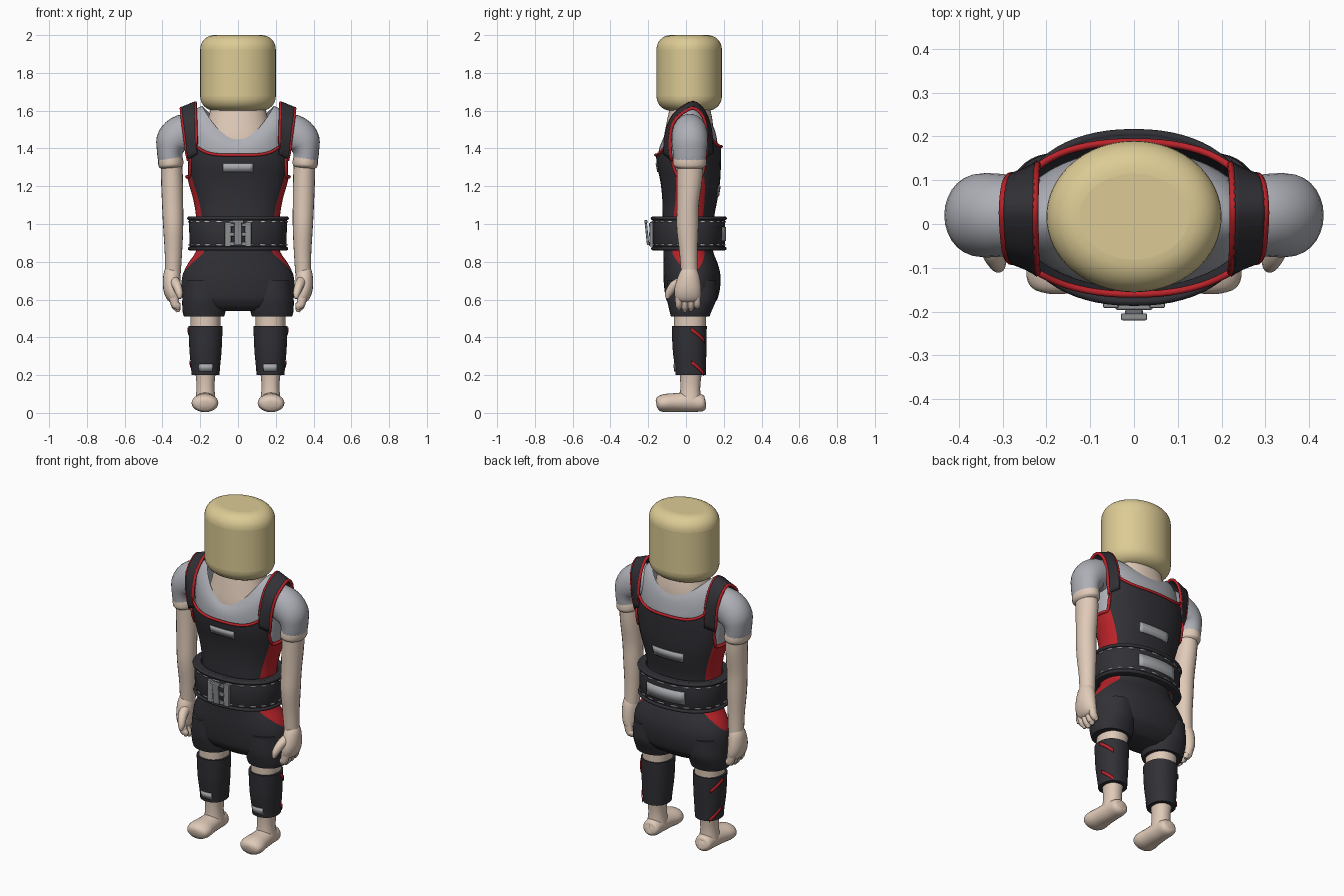
import bpy, bmesh
from math import sin, cos, pi, acos, asin, copysign
from mathutils import Vector

if "Cube" in bpy.data.objects:
    bpy.data.objects.remove(bpy.data.objects["Cube"])

P = 2.2  # roundness of the body cross-sections


def material(name, rgb):
    m = bpy.data.materials.new(name)
    m.use_nodes = True
    m.diffuse_color = (*rgb, 1)
    m.node_tree.nodes["Principled BSDF"].inputs["Base Color"].default_value = (*rgb, 1)
    return m


BLOND = material("pale yellow", (.72, .6, .3))
SKIN = material("skin", (.74, .59, .48))
SHIRT = material("shirt grey", (.42, .43, .47))
DARK = material("charcoal", (.03, .03, .037))
RED = material("red", (.5, .017, .023))
LABEL = material("label grey", (.39, .4, .42))
METAL = material("metal grey", (.27, .28, .29))
WHITE = material("stitch white", (.6, .6, .62))


def smooth(ob, angle=.7):
    bpy.ops.object.select_all(action='DESELECT')
    ob.select_set(True)
    bpy.context.view_layer.objects.active = ob
    bpy.ops.object.shade_smooth_by_angle(angle=angle)
    return ob


def grid(name, fn, nu, nv, mats, rule=None, wrap=True, wrap_v=False, caps=False, thick=0):
    """Surface from fn(u, v); rule(i, j) gives a material slot or None for a gap."""
    bm = bmesh.new()
    cu, cv = nu + (not wrap), nv + (not wrap_v)
    vs = [[bm.verts.new(fn(i / nu, j / nv)) for i in range(cu)] for j in range(cv)]
    for j in range(nv):
        for i in range(nu):
            slot = rule(i, j) if rule else 0
            if slot is not None:
                a, b = vs[j], vs[(j + 1) % cv]
                k = (i + 1) % cu
                bm.faces.new((a[i], a[k], b[k], b[i])).material_index = slot
    if caps:
        bm.faces.new(vs[0][::-1])
        bm.faces.new(vs[-1])
    bmesh.ops.delete(bm, geom=[v for v in bm.verts if not v.link_faces], context='VERTS')
    bmesh.ops.recalc_face_normals(bm, faces=bm.faces)
    me = bpy.data.meshes.new(name)
    bm.to_mesh(me)
    bm.free()
    for m in mats:
        me.materials.append(m)
    ob = bpy.data.objects.new(name, me)
    bpy.context.collection.objects.link(ob)
    if thick:
        mod = ob.modifiers.new("thickness", 'SOLIDIFY')
        mod.thickness, mod.offset = thick, 0
    return smooth(ob)


def spline(rows, s):
    """Smooth interpolation through rows of numbers, s from 0 to 1."""
    n = len(rows) - 1
    k = min(int(s * n), n - 1)
    f = s * n - k
    a, b, c, d = (rows[max(0, min(n, k + o))] for o in (-1, 0, 1, 2))
    return [q + .5 * f * (r - p + f * (2*p - 5*q + 4*r - w + f * (3*(q - r) + w - p)))
            for p, q, r, w in zip(a, b, c, d)]


def surf(rows, t, z, off=0, cx=0, s=1):
    """Point on a body of rows (z, half width, front y, back y), rising in z."""
    n = len(rows) - 1
    k = max([i for i in range(n) if rows[i][0] <= z + 1e-6] or [0])
    f = min(1, max(0, (z - rows[k][0]) / (rows[k + 1][0] - rows[k][0])))
    _, rx, yf, yb = spline(rows, (k + f) / n)
    bend = lambda c: copysign(abs(c) ** (2 / P), c)
    return Vector((s * (cx + (rx + off) * bend(cos(t))),
                   (yf + yb) / 2 + ((yb - yf) / 2 + off) * bend(sin(t)), z))


def loft(name, rows, mat, cx=0, s=1, nv=12):
    lo, hi = rows[0][0], rows[-1][0]
    return grid(name, lambda u, v: surf(rows, 2 * pi * u, lo + (hi - lo) * v, 0, cx, s),
                40, nv, [mat], caps=True)


def decal(name, rows, t0, t1, z0, z1, mat, cx=0, s=1, slant=0):
    return grid(name, lambda u, v: surf(rows, t0 + (t1 - t0) * u, z0 + (z1 - z0) * v + slant * u,
                                        .004, cx, s), 8, 1, [mat], wrap=False, thick=.004)


def sweep(name, path, mat, s=1, ref=(0, 1, 0), nu=20, nv=16):
    """Tube along rows (x, y, z, radius along ref, radius across)."""
    ref = Vector(ref)

    def fn(u, v):
        x, y, z, ra, rb = spline(path, v)
        t = Vector(spline(path, min(1, v + .02))[:3]) - Vector(spline(path, max(0, v - .02))[:3])
        side = ref.cross(t).normalized()
        p = Vector((x, y, z)) + ref * ra * cos(2 * pi * u) + side * rb * sin(2 * pi * u)
        return (s * p.x, p.y, p.z)
    return grid(name, fn, nu, nv, [mat], caps=True)


def tube(name, pts, r, mat):
    cu = bpy.data.curves.new(name, 'CURVE')
    cu.dimensions, cu.bevel_depth, cu.bevel_resolution = '3D', r, 2
    sp = cu.splines.new('POLY')
    sp.points.add(len(pts) - 1)
    for q, p in zip(sp.points, pts):
        q.co = (*p, 1)
    sp.use_cyclic_u = True
    cu.materials.append(mat)
    bpy.context.collection.objects.link(bpy.data.objects.new(name, cu))


def box(name, loc, size, mat, tilt=0):
    bpy.ops.mesh.primitive_cube_add(size=1, location=loc, rotation=(tilt, 0, 0))
    ob = bpy.context.object
    ob.name, ob.scale = name, size
    bpy.ops.object.transform_apply(location=False, rotation=False, scale=True)
    mod = ob.modifiers.new("bevel", 'BEVEL')
    mod.width, mod.segments = .004, 2
    ob.data.materials.append(mat)


def side_angle(u, h):
    """Angle around the body in four sections: side, back, side, front; h is half a side."""
    k = int(u * 4 + 1e-6)
    edges = (-h, h, pi - h, pi + h, 2 * pi - h)
    return edges[k % 4] + (edges[k % 4 + 1] - edges[k % 4]) * (u * 4 - k)


# Head and neck
bpy.ops.mesh.primitive_cylinder_add(vertices=64, radius=1, depth=2, location=(0, .017, 1.8))
head = bpy.context.object
head.name, head.scale = "head", (.2, .173, .2)
bpy.ops.object.transform_apply(location=False, rotation=False, scale=True)
bev = head.modifiers.new("round", 'BEVEL')
bev.width, bev.segments, bev.limit_method = .075, 8, 'ANGLE'
head.data.materials.append(BLOND)
smooth(head)
loft("neck", [(1.3, .22, -.12, .15), (1.45, .185, -.118, .145), (1.55, .16, -.1, .14),
              (1.65, .14, -.08, .12)], SKIN)

# Shirt body: side, front and back height, half width, front and back depth
SHIRT_ROWS = [(1.2, 1.2, 1.2, .25, -.12, .16), (1.4, 1.32, 1.38, .27, -.145, .17),
              (1.54, 1.38, 1.44, .265, -.145, .165), (1.6, 1.42, 1.49, .235, -.135, .155),
              (1.625, 1.45, 1.52, .19, -.116, .143)]


def shirt(u, v):
    zs, zf, zb, rx, yf, yb = spline(SHIRT_ROWS, v)
    c, d = cos(2 * pi * u), sin(2 * pi * u)
    return (rx * c, (yf + yb) / 2 + (yb - yf) / 2 * d, zs * c * c + (zf if d < 0 else zb) * d * d)


grid("shirt", shirt, 48, 16, [SHIRT])

# Tank top body with red side panels
TANK = [(.9, .215, -.125, .15), (1.04, .222, -.125, .15), (1.12, .235, -.125, .165),
        (1.22, .262, -.135, .18), (1.32, .283, -.155, .185), (1.42, .29, -.16, .185),
        (1.5, .288, -.155, .17)]


def tank_top(t):
    c = abs(cos(t))
    z = (1.365 if sin(t) < 0 else 1.41) + .05 * min(c / .75, 1) ** 4
    f = min(1, max(0, (c - .8) / .15))
    return z + (1.25 - z) * f * f * (3 - 2 * f)


def tank(u, v):
    t = side_angle(u, .62 - .2 * v)
    return surf(TANK, t, .9 + (tank_top(t) - .9) * v)


grid("tank_top", tank, 64, 18, [DARK, RED], lambda i, j: 1 - (i // 16) % 2)

# Straps and red trim
STRAP = [(-.115, 1.37), (-.105, 1.48), (-.07, 1.57), (0, 1.63), (.05, 1.64), (.1, 1.59),
         (.13, 1.5), (.14, 1.38)]


def strap(w, e, s):
    y, z = spline(STRAP, w)
    top = sin(pi * w)
    y = .0125 + (y - .0125) * (1 - .3 * e * (1 - top))
    return Vector((s * (.218 + .008 * top + e * (.047 + .027 * top)), y, z - .03 * e))


steps = [k / 20 for k in range(21)]
rim = lambda a, b: [surf(TANK, t, tank_top(t), .002) for t in (a + (b - a) * k for k in steps)]
A, B = acos(.75), acos(.87)
for s, n in ((1, "left"), (-1, "right")):
    grid(n + "_strap", lambda u, v: strap(v, u, s), 6, 24, [DARK], wrap=False, thick=.014)
    hole = [Vector((s * p.x, p.y, p.z)) for p in rim(B, -B)]
    tube(n + "_armhole_trim", [strap(w, 1, s) for w in steps] + hole, .009, RED)
tube("neck_trim", rim(pi + A, 2 * pi - A) + [strap(w, 0, 1) for w in steps[1:-1]] + rim(A, pi - A)
     + [strap(w, 0, -1) for w in steps[-2:0:-1]], .008, RED)
decal("chest_label", TANK, -pi/2 - .25, -pi/2 + .25, 1.275, 1.32, LABEL)
decal("back_label", TANK, pi/2 - .37, pi/2 + .37, 1.145, 1.2, LABEL)

# Shorts with red hip panels
HIPS = [(.54, .15, -.05, .1), (.56, .25, -.08, .13), (.6, .292, -.105, .165), (.66, .3, -.115, .18),
        (.73, .293, -.12, .182), (.79, .265, -.12, .168), (.85, .225, -.12, .145),
        (.92, .21, -.12, .14)]


def hips(u, v):
    z = .54 + .38 * v
    return surf(HIPS, side_angle(u, .04 + .62 * min(1, max(0, (z - .745) / .1)) ** .7), z)


grid("shorts", hips, 64, 38, [DARK, RED],
     lambda i, j: int((i // 16) % 2 == 0 and j >= 20), caps=True)

# Belt with piping, stitching, label and buckle
BELT = [(.86, .256, -.175, .205), (1.04, .26, -.177, .207)]
SECTION = [(-.035, .862), (-.004, .862), (0, .87), (0, 1.03), (-.004, 1.038), (-.035, 1.038)]
grid("belt", lambda u, v: surf(BELT, 2 * pi * u, SECTION[round(v * 6) % 6][1],
                               SECTION[round(v * 6) % 6][0]), 64, 6, [DARK], wrap_v=True)
for z, n in ((.87, "lower"), (1.03, "upper")):
    tube(n + "_belt_piping", [surf(BELT, 2 * pi * k / 64, z) for k in range(64)], .01, DARK)
for z, n in ((.887, "lower"), (1.008, "upper")):
    grid(n + "_belt_stitches", lambda u, v: surf(BELT, 2 * pi * u, z + .007 * v, .003), 88, 1,
         [WHITE], lambda i, j: 0 if i % 4 < 2 else None, thick=.004)
decal("belt_label", BELT, pi/2 - .46, pi/2 + .46, .91, .985, LABEL)
for x in (-.053, .053):
    box("buckle_plate", (x, -.183, .945), (.036, .018, .13), METAL)
for z in (.895, .945, .995):
    box("buckle_bar", (0, -.188, z), (.085, .016, .02), METAL)
box("buckle_lever", (0, -.207, .95), (.04, .012, .125), METAL, .1)
box("buckle_tab", (0, -.212, 1.012), (.06, .016, .018), METAL)

# Limbs, built on the left and mirrored to the right
GUARD = [(.2, .074, -.055, .105), (.33, .085, -.07, .108), (.46, .09, -.075, .11)]
for s, n in ((1, "left"), (-1, "right")):
    sweep(n + "_sleeve", [(.2, .02, 1.49, .08, .09), (.29, .02, 1.48, .093, .1),
                          (.343, .02, 1.44, .096, .092), (.36, .02, 1.385, .09, .07),
                          (.357, .02, 1.33, .085, .064)], SHIRT, s, nu=28)
    sweep(n + "_cuff", [(.357, .02, 1.36, .084, .062), (.357, .02, 1.335, .088, .067),
                        (.355, .02, 1.31, .086, .065), (.354, .02, 1.297, .07, .055)], SKIN, s)
    sweep(n + "_arm", [(.355, .02, 1.4, .07, .055), (.35, .02, 1.25, .068, .058),
                       (.346, .01, 1.1, .058, .056), (.343, .008, .98, .058, .053),
                       (.342, .013, .85, .048, .046), (.345, .018, .74, .044, .042)], SKIN, s)
    sweep(n + "_palm", [(.345, .018, .77, .035, .035), (.35, .015, .73, .055, .045),
                        (.35, .01, .66, .07, .046), (.342, .01, .61, .068, .036),
                        (.338, .01, .59, .05, .02)], SKIN, s)
    for k in range(4):
        y, z = -.038 + .032 * k, .53 + .012 * abs(k - 1.3)
        sweep(n + "_finger", [(.345, y, .64, .02, .026), (.335, y, .58, .019, .023),
                              (.322, y, z + .02, .017, .02), (.318, y, z, .007, .008)],
              SKIN, s, nu=12, nv=9)
    sweep(n + "_thumb", [(.34, -.01, .7, .03, .03), (.325, -.06, .675, .026, .026),
                         (.312, -.09, .635, .02, .021), (.308, -.1, .605, .008, .009)],
          SKIN, s, ref=(1, 0, 0), nu=14, nv=12)
    # Legs and feet
    loft(n + "_short_leg", [(.51, .106, -.08, .125), (.53, .113, -.086, .133),
                            (.6, .115, -.1, .16), (.7, .105, -.1, .16)], DARK, .18, s)
    loft(n + "_leg", [(.06, .055, -.035, .08), (.13, .047, -.03, .075), (.22, .055, -.035, .085),
                      (.35, .075, -.06, .1), (.6, .08, -.065, .11)], SKIN, .172, s, 16)
    loft(n + "_shin_guard", GUARD, DARK, .172, s)
    decal(n + "_shin_label", GUARD, -pi/2 - .42, -pi/2 + .42, .22, .26, LABEL, .17, s)
    for z in (.43, .255):
        decal(n + "_shin_stripe", GUARD, .08, .95, z, z + .022, RED, .172, s, -.06)
    sweep(n + "_foot", [(.172, .105, .05, .02, .018), (.172, .09, .05, .048, .042),
                        (.172, .03, .058, .054, .053), (.174, -.05, .055, .062, .05),
                        (.175, -.11, .052, .071, .048), (.176, -.145, .048, .058, .038),
                        (.176, -.157, .046, .025, .018)], SKIN, s, ref=(1, 0, 0), nu=24, nv=24)
